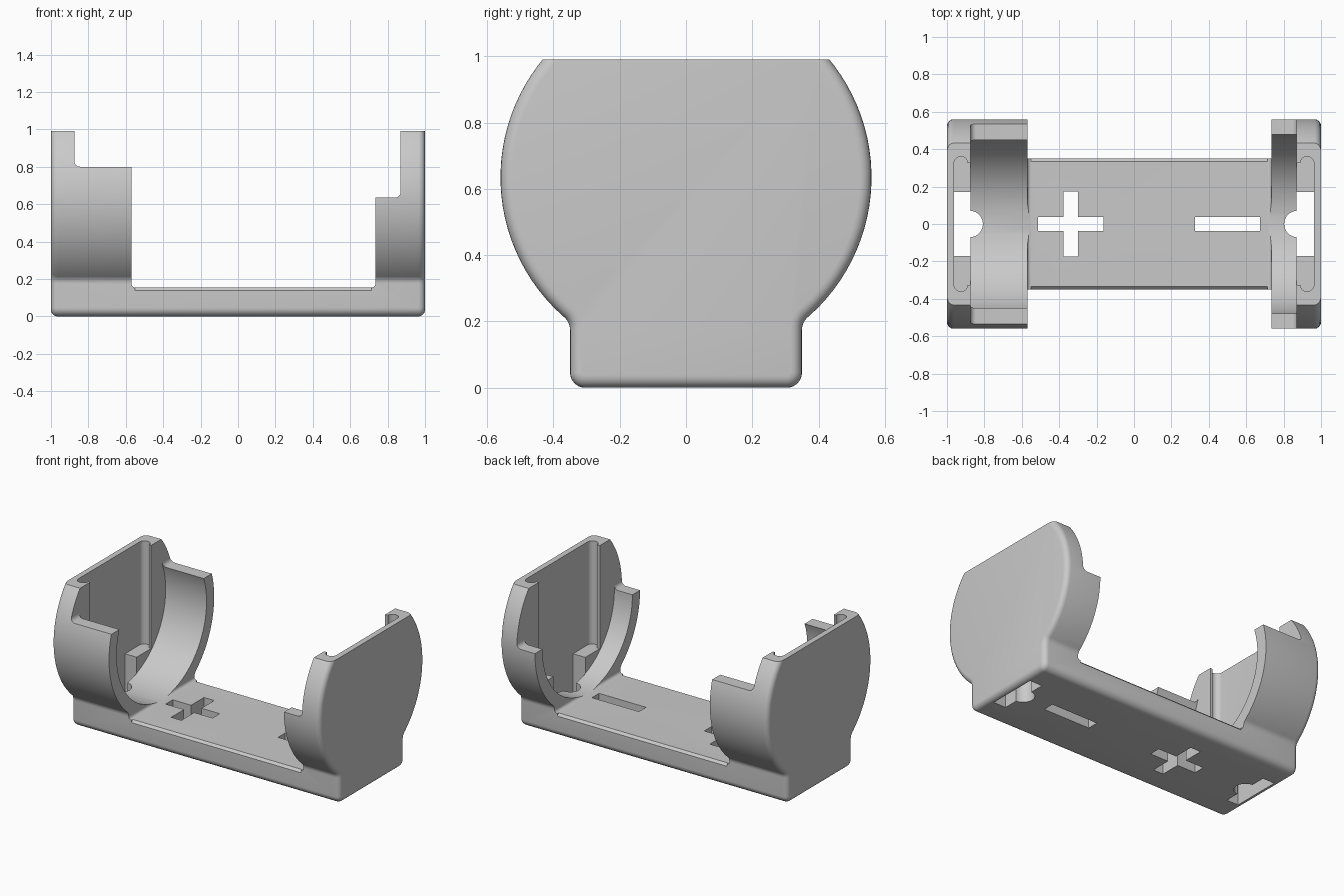
import bpy, bmesh, math
from mathutils import Vector

old = bpy.data.objects.get("Cube")
if old:
    bpy.data.objects.remove(old)

AXIS_Z, OUTER, INNER = 0.635, 0.56, 0.479
FLOOR, HALF, TOP = 0.155, 0.35, 0.99


def rounded(corners, steps=6):
    """Outline from (a, b, radius) corners, with each radius turned into an arc."""
    pts = []
    for i, (a, b, r) in enumerate(corners):
        p = Vector((a, b))
        if r == 0:
            pts.append(p)
            continue
        d1 = (Vector(corners[i - 1][:2]) - p).normalized()
        d2 = (Vector(corners[(i + 1) % len(corners)][:2]) - p).normalized()
        half = d1.angle(d2) / 2
        centre = p + (d1 + d2).normalized() * (r / math.sin(half))
        s = p + d1 * (r / math.tan(half)) - centre
        e = p + d2 * (r / math.tan(half)) - centre
        pts += [centre + s.lerp(e, k / steps).normalized() * r for k in range(steps + 1)]
    return pts


def prism(name, pts, lo, hi, axis, bevel=0):
    """Extrude an outline along an axis; optionally round both end rims."""
    place = {"x": lambda p, t: (t, p[0], p[1]),
             "y": lambda p, t: (p[0], t, p[1]),
             "z": lambda p, t: (p[0], p[1], t)}[axis]
    bm = bmesh.new()
    ends = [[bm.verts.new(place(p, t)) for p in pts] for t in (lo, hi)]
    caps = [bm.faces.new(loop) for loop in ends]
    n = len(pts)
    for i in range(n):
        j = (i + 1) % n
        bm.faces.new((ends[0][i], ends[0][j], ends[1][j], ends[1][i]))
    bmesh.ops.recalc_face_normals(bm, faces=bm.faces)
    if bevel:
        rims = list({e for f in caps for e in f.edges})
        bmesh.ops.bevel(bm, geom=rims, offset=bevel, segments=5, profile=0.5,
                        affect='EDGES')
    mesh = bpy.data.meshes.new(name)
    bm.to_mesh(mesh)
    bm.free()
    obj = bpy.data.objects.new(name, mesh)
    bpy.context.collection.objects.link(obj)
    return obj


def rect(a0, a1, b0, b1):
    return [(a0, b0), (a1, b0), (a1, b1), (a0, b1)]


def circle(a, b, r, n):
    return [(a + r * math.cos(math.tau * k / n), b + r * math.sin(math.tau * k / n))
            for k in range(n)]


# Body: round barrel merging into a narrower base, rims rounded
neck = math.asin(HALF / OUTER)
corners = [(-HALF, 0, 0.045), (HALF, 0, 0.045)]
count = 80
for k in range(count + 1):
    ang = neck + (math.tau - 2 * neck) * k / count
    corners.append((OUTER * math.sin(ang), AXIS_Z - OUTER * math.cos(ang),
                    0.05 if k in (0, count) else 0))
body = prism("battery_holder", rounded(corners), -1, 1, "x", bevel=0.035)

cutters = []


def cut(*args):
    obj = prism("cutter", *args)
    obj.hide_render = True
    cutters.append(obj)


# Flat top, then the stepped opening between the two cups
cut(rect(-2, 2, TOP, 2), -1, 1, "y")
opening = [(-0.875, 1.5, 0), (-0.875, 0.8, 0.03), (-0.57, 0.8, 0),
           (-0.57, FLOOR, 0.02), (0.735, FLOOR, 0.02), (0.735, AXIS_Z, 0),
           (0.87, AXIS_Z, 0.03), (0.87, 1.5, 0)]
cut(rounded(opening), -1, 1, "y")

# Cell bore
cut(circle(0, AXIS_Z, INNER, 112), -0.875, 0.87, "x")

# Softened long edges of the floor plate
for s in (-1, 1):
    c = 0.016
    cut([(s * (HALF - c), FLOOR + 0.001), (s * (HALF + 0.01), FLOOR + 0.001),
         (s * (HALF + 0.01), FLOOR - c - 0.01)], -0.55, 0.715, "x")

# Contact pockets, slots through the base and round wire notches
for s, face in ((-1, 0.875), (1, 0.87)):
    back, lip = 0.962, 0.89
    pocket = [(back, -0.36, 0.034), (back, 0.36, 0.034), (lip, 0.36, 0.034),
              (lip, 0.325, 0), (face - 0.015, 0.325, 0), (face - 0.015, -0.325, 0),
              (lip, -0.325, 0), (lip, -0.36, 0.034)]
    cut(rounded([(s * a, b, r) for a, b, r in pocket]), 0.295, 1.5, "z")
    cut(rect(s * (face - 0.001), s * back, -0.17, 0.17), -0.5, 0.5, "z")
    cut(circle(s * (face + 0.004), 0, 0.071, 40), -0.5, 0.5, "z")

# Polarity openings through the floor
w, arm, cx = 0.038, 0.175, -0.338
plus = [(w, w), (w, arm), (-w, arm), (-w, w), (-arm, w), (-arm, -w),
        (-w, -w), (-w, -arm), (w, -arm), (w, -w), (arm, -w), (arm, w)]
cut([(cx + a, b) for a, b in plus], -0.5, 0.5, "z")
cut(rect(0.325, 0.675, -w, w), -0.5, 0.5, "z")

# Apply the cuts
bpy.context.view_layer.objects.active = body
for c in cutters:
    mod = body.modifiers.new("cut", 'BOOLEAN')
    mod.operation, mod.solver, mod.object = 'DIFFERENCE', 'EXACT', c
    bpy.ops.object.modifier_apply(modifier=mod.name)
    bpy.data.objects.remove(c)

# Plain grey plastic
grey = bpy.data.materials.new("grey_plastic")
grey.use_nodes = True
colour = (0.59, 0.59, 0.59, 1)
grey.diffuse_color = colour
grey.node_tree.nodes["Principled BSDF"].inputs["Base Color"].default_value = colour
body.data.materials.clear()
body.data.materials.append(grey)

bpy.ops.object.select_all(action='DESELECT')
body.select_set(True)
bpy.ops.object.shade_smooth_by_angle(angle=math.radians(32))
